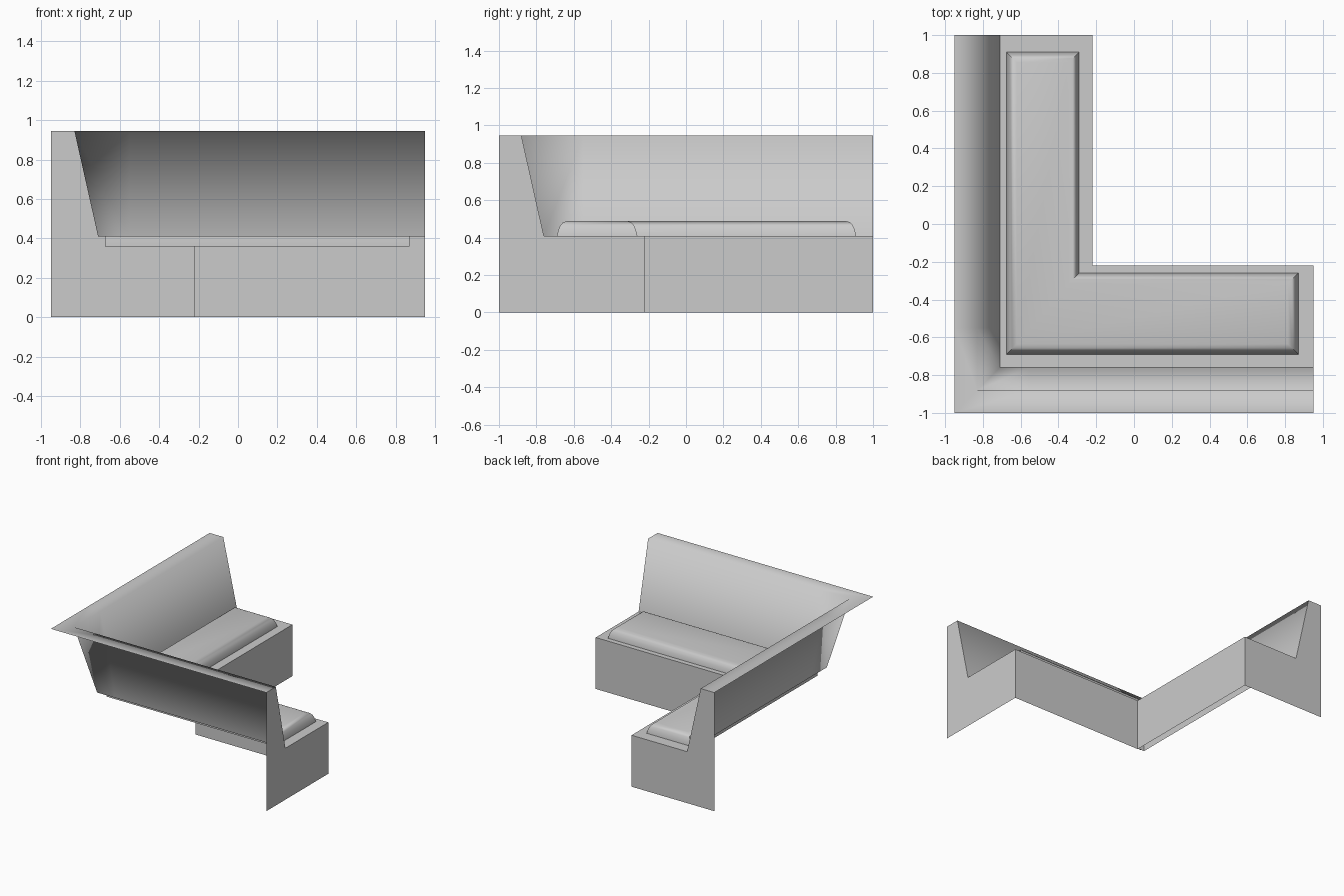
import bpy
import math

if "Cube" in bpy.data.objects:
    bpy.data.objects.remove(bpy.data.objects["Cube"])

SEAT_Z, TOP_Z = 0.41, 0.945
X0, X1, Y0, Y1 = -0.95, 0.95, -1.0, 1.0
FRONT = -0.22          # front faces of both wings


def make(name, verts, faces, angle=None):
    me = bpy.data.meshes.new(name)
    me.from_pydata(verts, [], faces)
    me.update()
    ob = bpy.data.objects.new(name, me)
    bpy.context.collection.objects.link(ob)
    if angle:
        bpy.ops.object.select_all(action='DESELECT')
        bpy.context.view_layer.objects.active = ob
        ob.select_set(True)
        bpy.ops.object.shade_smooth_by_angle(angle=math.radians(angle))
    return ob


def l_outline(left, bottom, right, top, inner_x, inner_y, z, d=0.0):
    """Counter-clockwise L outline, inset by d with mitred corners."""
    return [(left + d, bottom + d, z), (right - d, bottom + d, z),
            (right - d, inner_y - d, z), (inner_x - d, inner_y - d, z),
            (inner_x - d, top - d, z), (left + d, top - d, z)]


# Backrest: sloped inner face and top rim, open at the rear
profile = [(0.0, TOP_Z), (0.12, TOP_Z), (0.24, SEAT_Z)]
verts, faces = [], []
for d, z in profile:
    verts += [(X0 + d, Y1, z), (X0 + d, -0.55, z), (X0 + d, Y0 + d, z),
              (-0.55, Y0 + d, z), (X1, Y0 + d, z)]
for r in range(2):
    for c in range(4):
        a = r * 5 + c
        faces.append((a, a + 5, a + 6, a + 1)[::1])
make("backrest", verts, faces, 100)

# Seat deck between backrest and front edges
make("seat_deck", l_outline(X0 + 0.24, Y0 + 0.24, X1, Y1, FRONT, FRONT, SEAT_Z),
     [(0, 1, 2, 3), (0, 3, 4, 5)])

# Front panels of the two wings
make("front_panels",
     [(x, y, z) for z in (0, SEAT_Z)
      for x, y in ((X1, FRONT), (FRONT, FRONT), (FRONT, Y1))],
     [(0, 1, 4, 3), (1, 2, 5, 4)])

# End panels follow the seat and backrest profile
section = [(0, 0), (0.73, 0), (0.73, SEAT_Z), (0.24, SEAT_Z), (0.12, TOP_Z), (0, TOP_Z)]
make("left_wing_end", [(X0 + d, Y1, z) for d, z in section], [(5, 4, 3, 2, 1, 0)])
section = [(d + 0.05 if d == 0.73 else d, z) for d, z in section]
make("right_wing_end", [(X1, Y0 + d, z) for d, z in section], [(0, 1, 2, 3, 4, 5)])

# Seat cushion: L shape with rounded upper edge, sunk into the deck
levels = [(0, 0.36), (0, 0.41), (0.008, 0.442), (0.018, 0.466),
          (0.033, 0.482), (0.055, 0.489)]
verts, faces = [], []
for d, z in levels:
    verts += l_outline(-0.675, -0.69, 0.87, 0.91, -0.29, -0.26, z, d)
for k in range(len(levels) - 1):
    for i in range(6):
        j = (i + 1) % 6
        faces.append((k * 6 + i, k * 6 + j, k * 6 + 6 + j, k * 6 + 6 + i))
t = (len(levels) - 1) * 6
faces += [(t, t + 1, t + 2, t + 3), (t, t + 3, t + 4, t + 5)]
make("seat_cushion", verts, faces, 35)
